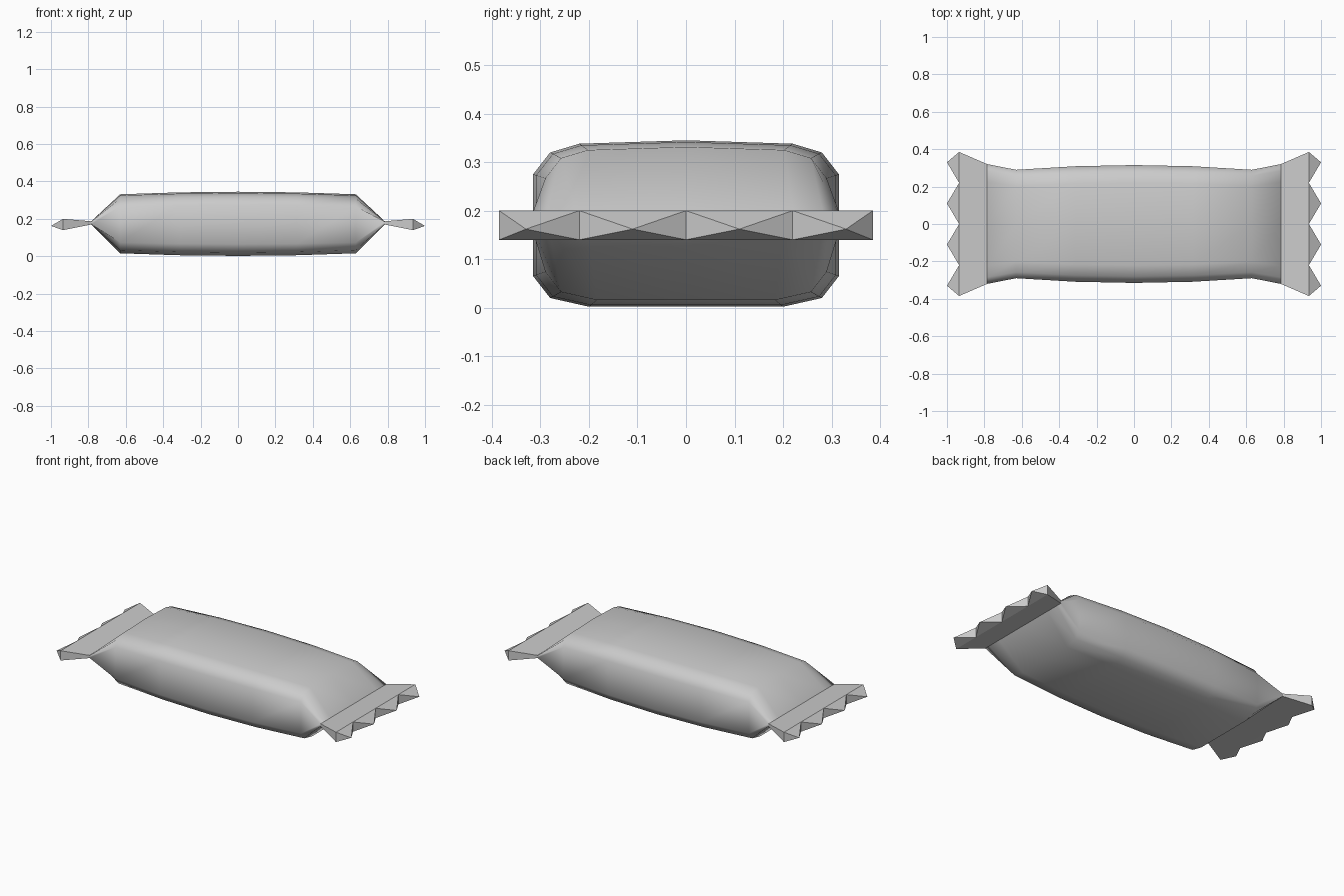
import bpy
import bmesh
import math

cube = bpy.data.objects.get("Cube")
if cube:
    bpy.data.objects.remove(cube)

# One plain wrapper colour
foil = bpy.data.materials.new("pale_grey_wrapper")
foil.use_nodes = True
foil.diffuse_color = (0.6, 0.6, 0.6, 1)
foil.node_tree.nodes["Principled BSDF"].inputs["Base Color"].default_value = (0.6, 0.6, 0.6, 1)


def finish(bm, name, angle):
    """Turn a bmesh into a shaded, coloured object."""
    bmesh.ops.recalc_face_normals(bm, faces=bm.faces)
    mesh = bpy.data.meshes.new(name)
    bm.to_mesh(mesh)
    bm.free()
    mesh.materials.append(foil)
    obj = bpy.data.objects.new(name, mesh)
    bpy.context.collection.objects.link(obj)
    bpy.ops.object.select_all(action='DESELECT')
    obj.select_set(True)
    bpy.context.view_layer.objects.active = obj
    bpy.ops.object.shade_smooth_by_angle(angle=math.radians(angle))
    return obj


# Half cross-section of the pillow, top centre round to bottom centre (y, z)
HALF = [(0, 0.345), (0.22, 0.338), (0.28, 0.32), (0.315, 0.275),
        (0.315, 0.065), (0.28, 0.02), (0.20, 0.002), (0, 0.002)]
SECTION = HALF + [(-y, z) for y, z in reversed(HALF[1:-1])]
MID = 0.175
NECK_X, NECK_W, NECK_TOP, NECK_LOW = 0.785, 0.32, 0.187, 0.170


def body_ring(x):
    """Section bulging at mid-length and pinched flat at the necks."""
    if abs(x) == NECK_X:
        half = (NECK_TOP - NECK_LOW) / 2
        return [(x, y * NECK_W / 0.315, NECK_LOW + half
                 + max(-half, min(half, (z - MID) * 0.06))) for y, z in SECTION]
    t = (x / 0.63) ** 2
    return [(x, y * (1 - 0.08 * t), MID + (z - MID) * (1 - 0.08 * t)) for y, z in SECTION]


# Pillow body, lofted through the rings
bm = bmesh.new()
rings = [[bm.verts.new(p) for p in body_ring(x)]
         for x in (-NECK_X, -0.63, -0.315, 0, 0.315, 0.63, NECK_X)]
n = len(SECTION)
for a, b in zip(rings, rings[1:]):
    for i in range(n):
        j = (i + 1) % n
        bm.faces.new((a[i], a[j], b[j], b[i]))
finish(bm, "wrapper_body", 80)

# Crimped end seals: a flared wedge ending in a row of pyramid teeth
VALLEYS = (-0.385, -0.22, 0, 0.22, 0.385)
TIPS = (-0.33, -0.11, 0.11, 0.33)
for side, label in ((1, "left"), (-1, "right")):
    bm = bmesh.new()

    def row(x, z, ys):
        return [bm.verts.new((side * x, y, z)) for y in ys]

    neck_ys = [y * NECK_W / 0.385 for y in VALLEYS]
    neck_top = row(NECK_X, NECK_TOP, neck_ys)
    neck_low = row(NECK_X, NECK_LOW, neck_ys)
    top = row(0.935, 0.20, VALLEYS)
    low = row(0.935, 0.14, VALLEYS)
    tips = row(1.0, 0.162, TIPS)
    for i, tip in enumerate(tips):
        bm.faces.new((neck_top[i], neck_top[i + 1], top[i + 1], top[i]))
        bm.faces.new((neck_low[i], neck_low[i + 1], low[i + 1], low[i]))
        bm.faces.new((neck_top[i], neck_top[i + 1], neck_low[i + 1], neck_low[i]))
        base = (top[i], top[i + 1], low[i + 1], low[i])
        for k in range(4):
            bm.faces.new((base[k], base[(k + 1) % 4], tip))
    for e in (0, -1):
        bm.faces.new((neck_top[e], top[e], low[e], neck_low[e]))
    finish(bm, label + "_end_seal", 30)
